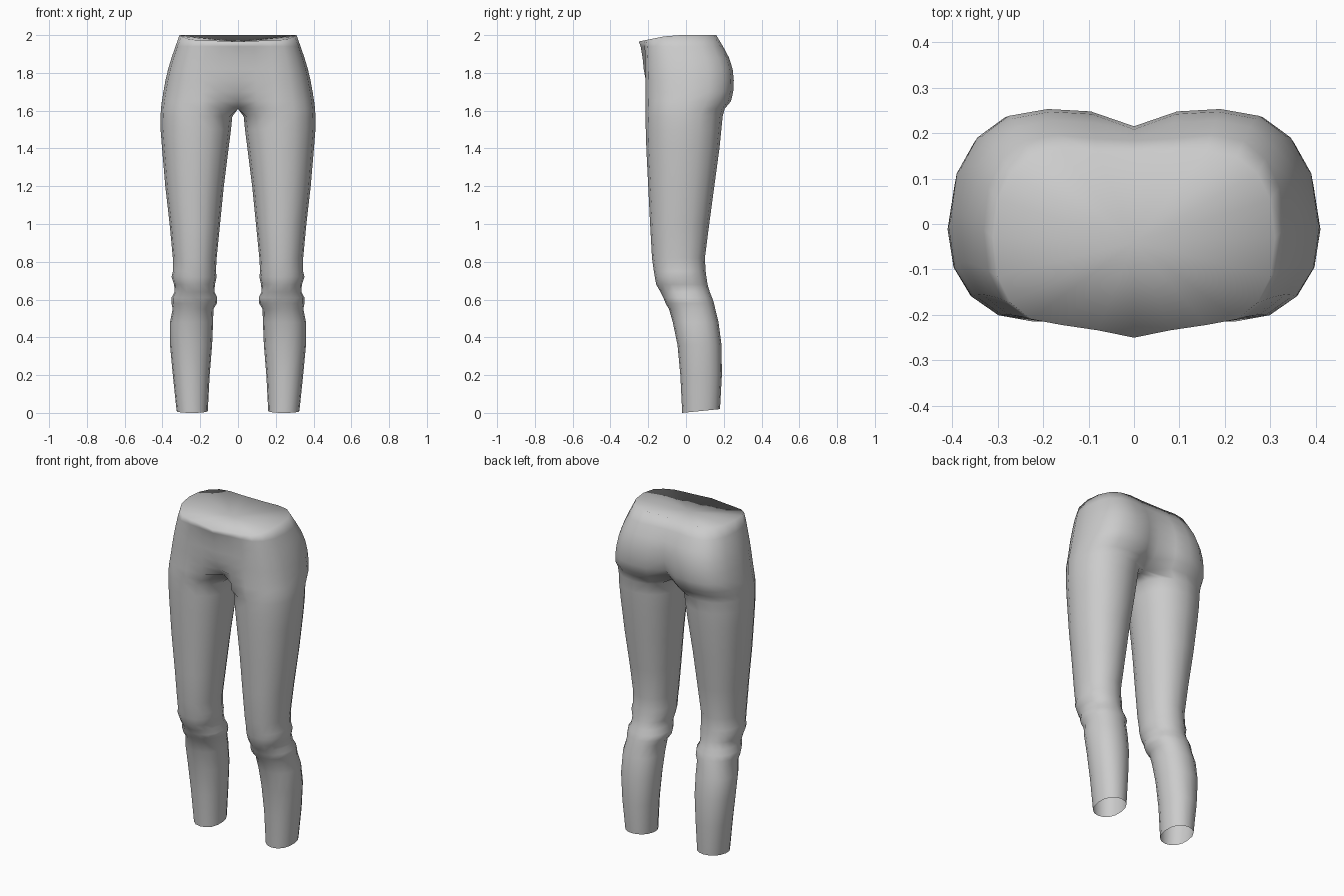
import bpy, bmesh, math

if "Cube" in bpy.data.objects:
    bpy.data.objects.remove(bpy.data.objects["Cube"])

N = 16  # points around each half ring

# Leg rings: z, inner x, outer x, front y, back y
LEG = [
    (0.00, .160, .325, -.020, .180), (0.20, .150, .345, -.030, .190),
    (0.36, .137, .360, -.045, .188), (0.48, .132, .360, -.070, .172),
    (0.55, .130, .346, -.090, .155), (0.58, .112, .352, -.108, .148),
    (0.61, .110, .352, -.120, .138), (0.64, .125, .336, -.135, .126),
    (0.68, .122, .338, -.158, .114), (0.72, .113, .352, -.165, .108),
    (0.75, .117, .344, -.170, .104), (0.82, .113, .345, -.180, .100),
    (1.00, .095, .362, -.190, .123), (1.20, .075, .385, -.200, .150),
    (1.40, .050, .402, -.210, .177), (1.50, .037, .410, -.213, .187),
    (1.57, .030, .410, -.215, .194),
]

# Hip rings: z, centre x, outer x, front y, back y, front y at middle, back y at middle
HIP = [
    (1.61, .200, .408, -.215, .205, -.070, .090),
    (1.65, .200, .403, -.215, .238, -.140, .165),
    (1.70, .195, .395, -.214, .250, -.185, .200),
    (1.76, .190, .384, -.215, .253, -.213, .213),
    (1.82, .185, .370, -.216, .247, -.224, .215),
    (1.88, .178, .352, -.217, .228, -.230, .208),
    (1.94, .170, .331, -.219, .196, -.240, .184),
    (2.00, .160, .310, -.222, .160, -.250, .155),
]


def rounded(v, power):
    return math.copysign(abs(v) ** power, v)


def leg_ring(z, x0, x1, yf, yb):
    points = []
    for j in range(N):
        a = 2 * math.pi * j / N
        x = (x0 + x1) / 2 + (x1 - x0) / 2 * rounded(math.cos(a), .92)
        y = (yf + yb) / 2 + (yb - yf) / 2 * rounded(math.sin(a), .92)
        tilt = .02 * (y - yf) / (yb - yf) if z == 0 else 0
        points.append((x, y, z + tilt))
    return points


def hip_ring(z, cx, x1, yf, yb, yfm, ybm):
    points = []
    for j in range(N):
        a = 2 * math.pi * j / N
        c, s = math.cos(a), math.sin(a)
        y = (yf + yb) / 2 + (yb - yf) / 2 * rounded(s, .85)
        if 6 <= j <= 10:                      # points on the middle plane
            x, y = 0.0, ybm + (yfm - ybm) * (j - 6) / 4
        elif c < -.1:                         # next to the middle
            x = cx * .5
            y = .65 * (yb if s > 0 else yf) + .35 * y
            if z > 1.9:
                y = .5 * y + .5 * (ybm if s > 0 else yfm)
        else:
            x = cx + (x1 - cx) * rounded(max(c, 0), .85)
        # waistline dips at the front
        dip = max(0, -y - .08) * .2 if z == 2 else 0
        points.append((x, y, z - dip))
    return points


# Right half of the trousers, lofted from hem to waist
bm = bmesh.new()
rings = [leg_ring(*r) for r in LEG] + [hip_ring(*r) for r in HIP]
rows = [[bm.verts.new(p) for p in ring] for ring in rings]
for low, high in zip(rows, rows[1:]):
    for j in range(N):
        k = (j + 1) % N
        quad = (low[j], low[k], high[k], high[j])
        if any(v.co.x > 1e-5 for v in quad):
            bm.faces.new(quad)

# Shallow panel closing the waist
centre = bm.verts.new((0, -.04, 1.965))
top = rows[-1]
for j in range(10, N + 6):
    bm.faces.new((centre, top[j % N], top[(j + 1) % N]))

bmesh.ops.delete(bm, geom=[v for v in bm.verts if not v.link_faces], context='VERTS')
for f in bm.faces:
    f.smooth = True
mesh = bpy.data.meshes.new("trousers")
bm.to_mesh(mesh)
bm.free()

trousers = bpy.data.objects.new("trousers", mesh)
bpy.context.collection.objects.link(trousers)

# Left half
mirror = trousers.modifiers.new("left_half", 'MIRROR')
mirror.use_axis = (True, False, False)
mirror.use_clip = True
mirror.merge_threshold = .0005

grey = bpy.data.materials.new("grey_cloth")
grey.diffuse_color = (.6, .6, .6, 1)
grey.use_nodes = True
grey.node_tree.nodes["Principled BSDF"].inputs["Base Color"].default_value = grey.diffuse_color
mesh.materials.append(grey)
